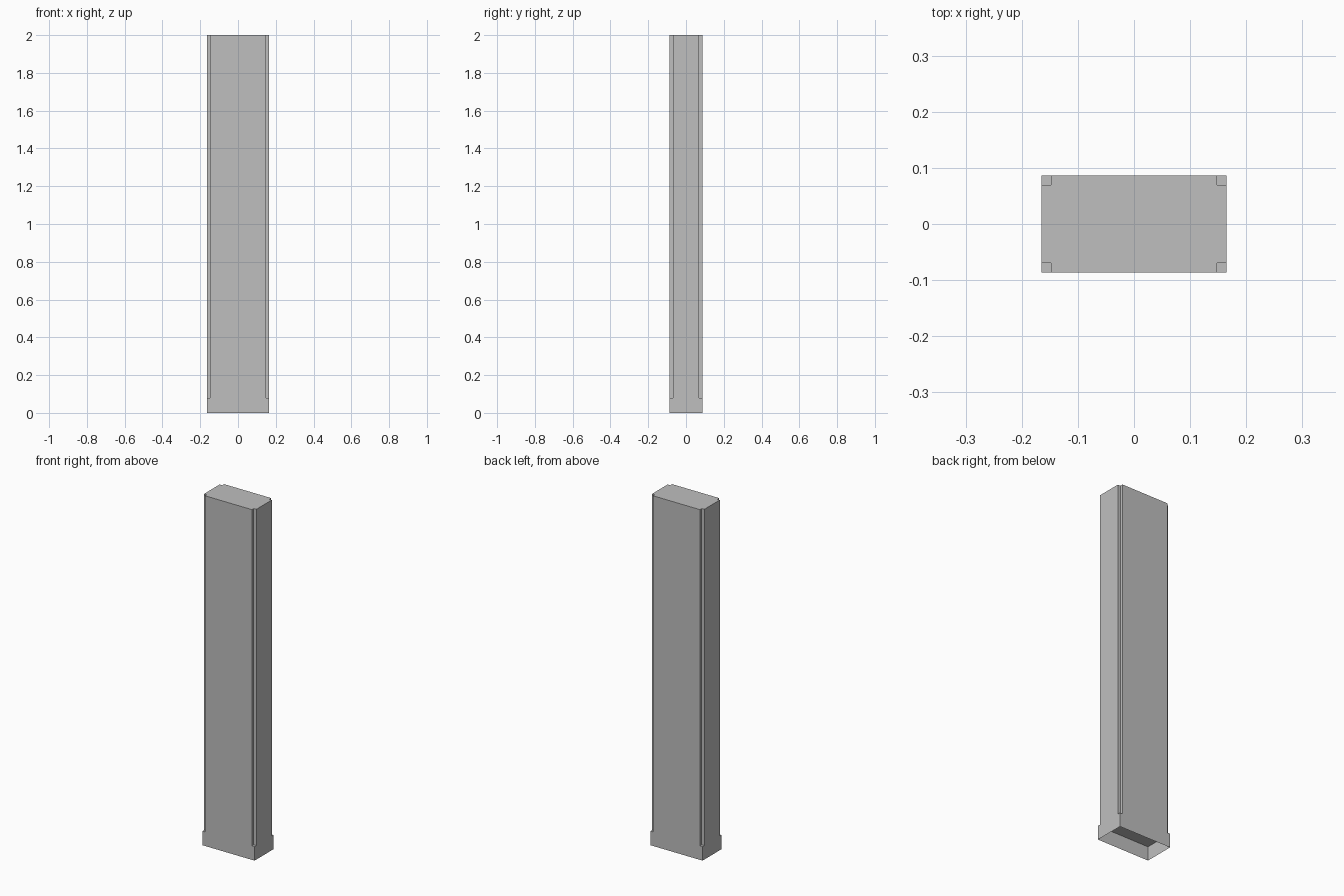
import bpy
import bmesh

cube = bpy.data.objects.get("Cube")
if cube:
    bpy.data.objects.remove(cube, do_unlink=True)

HX, HY = 0.165, 0.0865      # half width and depth
NOTCH = 0.017               # square corner rebate
BASE_Z, TOP_Z = 0.08, 2.0

grey = bpy.data.materials.new("plain_grey")
grey.use_nodes = True
colour = (0.52, 0.52, 0.52, 1)
grey.diffuse_color = colour
grey.node_tree.nodes["Principled BSDF"].inputs["Base Color"].default_value = colour


def extrude_profile(name, points, z0, z1):
    """Raise a closed outline into walls with a top cap and an open underside."""
    bm = bmesh.new()
    low = [bm.verts.new((x, y, z0)) for x, y in points]
    high = [bm.verts.new((x, y, z1)) for x, y in points]
    n = len(points)
    for i in range(n):
        j = (i + 1) % n
        bm.faces.new((low[i], low[j], high[j], high[i]))
    bm.faces.new(high)
    mesh = bpy.data.meshes.new(name)
    bm.to_mesh(mesh)
    bm.free()
    mesh.materials.append(grey)
    obj = bpy.data.objects.new(name, mesh)
    bpy.context.collection.objects.link(obj)
    return obj


# Base: shallow block, hollow from below
corners = [(1, 1), (-1, 1), (-1, -1), (1, -1)]
extrude_profile("base_block", [(sx * HX, sy * HY) for sx, sy in corners], 0, BASE_Z)

# Shaft: tall block with a square rebate at each corner
outline = []
for sx, sy in corners:
    x, y = sx * HX, sy * HY
    ix, iy = x - sx * NOTCH, y - sy * NOTCH
    rebate = [(x, iy), (ix, iy), (ix, y)]
    outline += rebate if sx == sy else rebate[::-1]
extrude_profile("pillar_shaft", outline, BASE_Z, TOP_Z)
